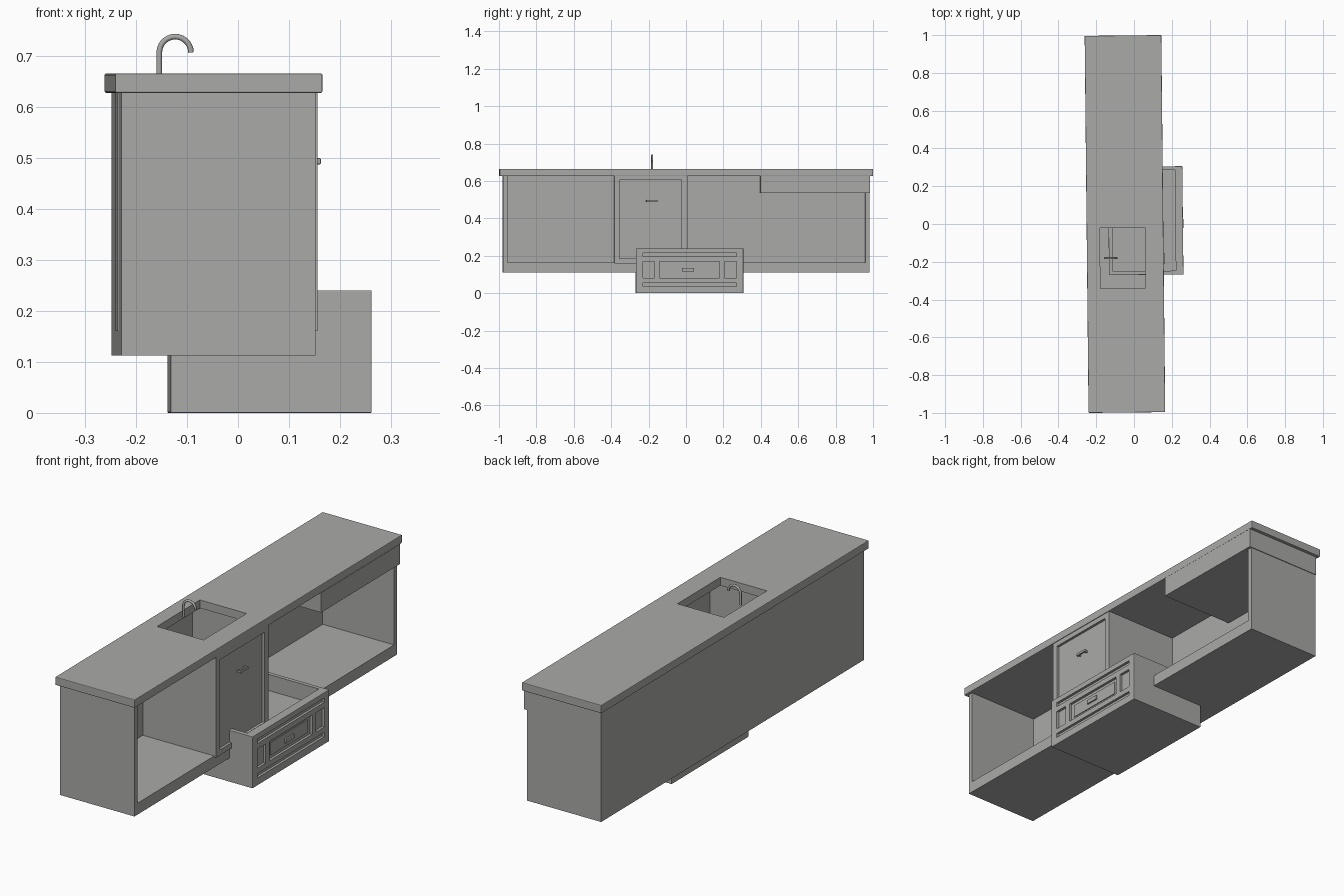
import bpy, bmesh, math
from mathutils import Matrix, Vector

old = bpy.data.objects.get("Cube")
if old:
    bpy.data.objects.remove(old, do_unlink=True)

# The whole counter sits slightly turned and off centre
PLACE = Matrix.Translation((-0.048, 0, 0)) @ Matrix.Rotation(0.0103, 4, 'Z')

grey = bpy.data.materials.new("warm_grey")
grey.use_nodes = True
COLOUR = (0.4, 0.4, 0.39, 1)
grey.diffuse_color = COLOUR
grey.node_tree.nodes["Principled BSDF"].inputs["Base Color"].default_value = COLOUR


def boxes(name, parts, bevel=0):
    """One object made of boxes, each given as (x range, y range, z range)."""
    bm = bmesh.new()
    for spans in parts:
        centre = Vector([(a + b) / 2 for a, b in spans])
        size = [b - a for a, b in spans]
        mat = Matrix.Translation(centre) @ Matrix.Diagonal((*size, 1))
        bmesh.ops.create_cube(bm, size=1, matrix=mat)
    if bevel:
        bmesh.ops.bevel(bm, geom=bm.edges[:], offset=bevel, segments=2,
                        profile=0.5, affect='EDGES')
    mesh = bpy.data.meshes.new(name)
    bm.to_mesh(mesh)
    bm.free()
    mesh.materials.append(grey)
    ob = bpy.data.objects.new(name, mesh)
    ob.matrix_world = PLACE
    bpy.context.collection.objects.link(ob)
    return ob


def carve(ob, parts):
    """Cut box-shaped holes or recesses out of an object."""
    cutter = boxes("cutter", parts)
    cutter.hide_render = True
    mod = ob.modifiers.new("cut", 'BOOLEAN')
    mod.object = cutter
    mod.operation = 'DIFFERENCE'
    mod.solver = 'EXACT'
    bpy.context.view_layer.objects.active = ob
    bpy.ops.object.modifier_apply(modifier=mod.name)
    bpy.data.objects.remove(cutter, do_unlink=True)


# Main heights and cabinet depth
BASE, FLOOR, TOP, SLAB = 0.112, 0.165, 0.627, 0.665
BACK, FRONT = -0.19, 0.19
DOOR_Y = (-0.385, 0.005)

# Worktop with the sink opening
worktop = boxes("worktop", [((-0.203, 0.203), (-0.998, 0.998), (TOP, SLAB))], 0.003)
carve(worktop, [((-0.133, 0.105), (-0.34, -0.02), (TOP - 0.1, SLAB + 0.1))])

# Open cabinet shell
boxes("cabinet_floor", [((BACK, FRONT), (-0.98, 0.98), (BASE, FLOOR))])
boxes("cabinet_back", [((BACK, BACK + 0.015), (-0.98, 0.98), (FLOOR, TOP))])
for name, y in (("right_end", (-0.98, -0.957)), ("left_end", (0.957, 0.98))):
    boxes(name, [((BACK, FRONT), y, (FLOOR, TOP))])

# Sink compartment: side walls and a back plate just proud of the cabinet
boxes("sink_compartment", [
    ((BACK, FRONT), (DOOR_Y[0], DOOR_Y[0] + 0.02), (FLOOR, TOP)),
    ((BACK, FRONT), (DOOR_Y[1] - 0.02, DOOR_Y[1]), (FLOOR, TOP)),
    ((BACK - 0.002, BACK), DOOR_Y, (0.16, TOP))])

# Solid appliance housing under the worktop
boxes("appliance_housing", [((BACK, 0.2025), (0.395, 0.983), (0.535, TOP))])

# Door with a recessed panel
door = boxes("door", [((0.175, 0.2), DOOR_Y, (0.16, TOP))])
carve(door, [((0.188, 0.25), (-0.358, -0.025), (0.185, 0.604))])


def handle(name, x, y, z, length, height):
    """Bar handle on two short posts."""
    half = length / 2
    boxes(name, [((x + 0.012, x + 0.02), (y - half, y + half), (z - height / 2, z + height / 2))], 0.002)
    boxes(name + "_posts", [((x, x + 0.014), (y + s * half * 0.75 - 0.004, y + s * half * 0.75 + 0.004),
                             (z - height / 3, z + height / 3)) for s in (-1, 1)])


handle("door_handle", 0.188, -0.185, 0.493, 0.06, 0.012)

# Pulled-out drawer: open box
DX, DY, DH, WALL = (-0.087, 0.307), (-0.27, 0.303), 0.24, 0.02
drawer = boxes("drawer", [(DX, DY, (0, DH))], 0.002)
recess = (DX[1] - 0.012, DX[1] + 0.1)
MID = 0.016
cuts = [((DX[0] + WALL, DX[1] - 0.04), (DY[0] + WALL, DY[1] - WALL), (WALL, DH + 0.1)),
        (recess, (MID - 0.16, MID + 0.16), (0.08, 0.17))]
# Recessed rails and small side panels on the drawer front
for z in (0.035, 0.195):
    cuts.append((recess, (MID - 0.25, MID + 0.25), (z, z + 0.02)))
for s in (-1, 1):
    edges = sorted((MID + s * 0.188, MID + s * 0.25))
    cuts.append((recess, edges, (0.08, 0.17)))
carve(drawer, cuts)
boxes("drawer_panel", [((DX[1] - 0.014, DX[1] - 0.008), (MID - 0.14, MID + 0.14), (0.095, 0.155))])
handle("drawer_handle", DX[1] - 0.018, 0.008, 0.125, 0.065, 0.02)

# Gooseneck tap
curve = bpy.data.curves.new("tap", 'CURVE')
curve.dimensions = '3D'
curve.bevel_depth = 0.0055
curve.bevel_resolution = 3
curve.use_fill_caps = True
R, CX, CZ = 0.031, -0.077, 0.706
path = [(CX - R, 0.655)]
for i in range(15):
    a = math.pi * (1 - i / 14)
    path.append((CX + R * math.cos(a), CZ + R * math.sin(a)))
spline = curve.splines.new('POLY')
spline.points.add(len(path) - 1)
for p, (x, z) in zip(spline.points, path):
    p.co = (x, -0.18, z, 1)
curve.materials.append(grey)
tap = bpy.data.objects.new("tap", curve)
tap.matrix_world = PLACE
bpy.context.collection.objects.link(tap)
